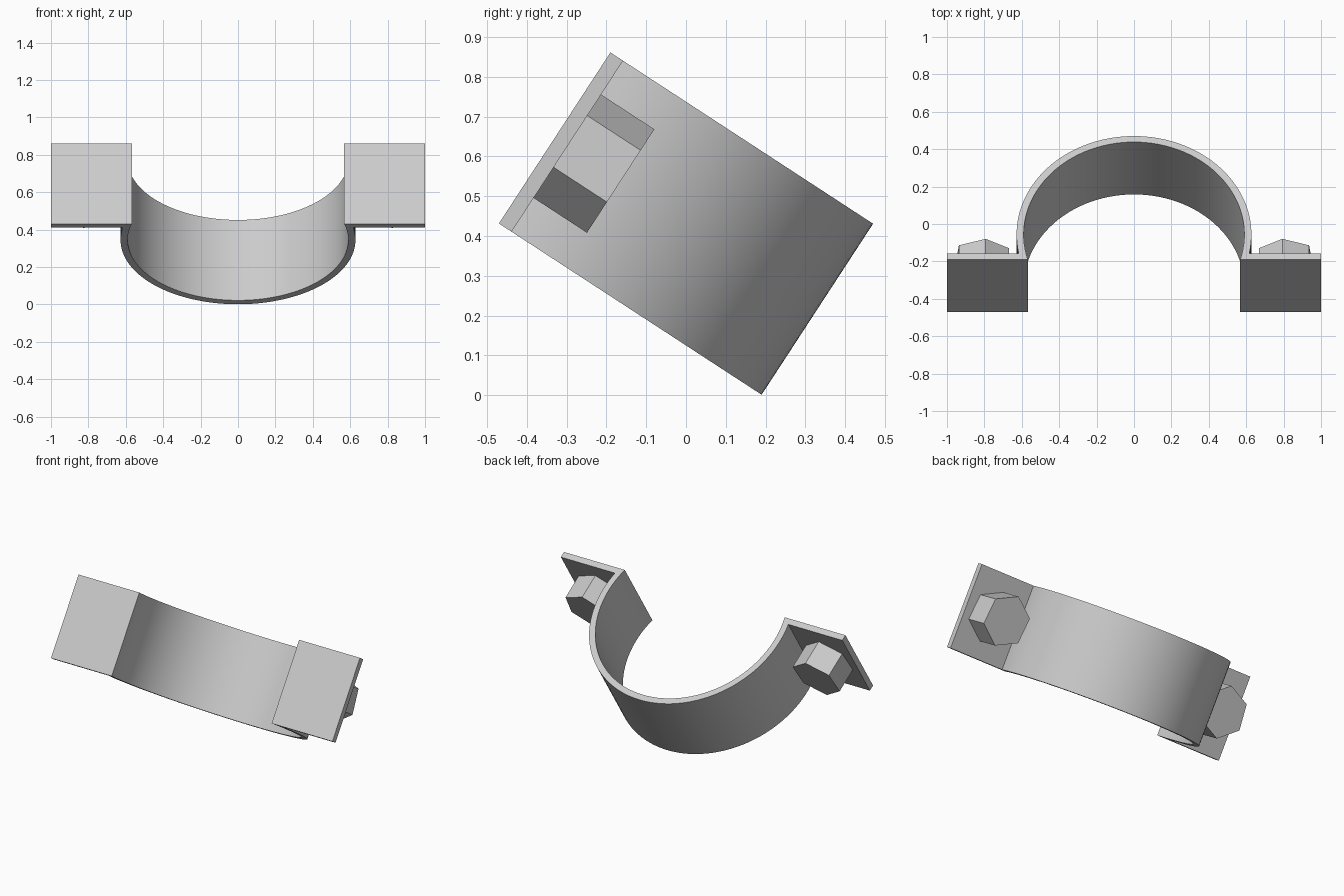
import bpy, bmesh
from math import sin, cos, asin, radians, pi, sqrt
from mathutils import Matrix, Vector

cube = bpy.data.objects.get("Cube")
if cube:
    bpy.data.objects.remove(cube, do_unlink=True)

WIDTH, DEPTH, THICK = 0.513, 0.788, 0.038
R_OUT, R_IN = 0.628, 0.59
CENTRE = DEPTH - R_OUT
SEGMENTS = 64

# Tilt the upright clamp about its own middle and set it on the ground
PLACE = (Matrix.Translation((0, 0, 0.431)) @ Matrix.Rotation(radians(-33.1), 4, 'X')
         @ Matrix.Translation((0, -DEPTH / 2, -WIDTH / 2)))

grey = bpy.data.materials.new("plain_grey")
grey.use_nodes = True
colour = (0.6, 0.6, 0.6, 1)
grey.diffuse_color = colour
grey.node_tree.nodes["Principled BSDF"].inputs["Base Color"].default_value = colour


def finish(bm, name, smooth=False):
    bmesh.ops.recalc_face_normals(bm, faces=bm.faces[:])
    bm.transform(PLACE)
    mesh = bpy.data.meshes.new(name)
    bm.to_mesh(mesh)
    bm.free()
    mesh.materials.append(grey)
    obj = bpy.data.objects.new(name, mesh)
    bpy.context.collection.objects.link(obj)
    if smooth:
        bpy.ops.object.select_all(action='DESELECT')
        obj.select_set(True)
        bpy.context.view_layer.objects.active = obj
        bpy.ops.object.shade_smooth_by_angle(angle=radians(30))
    return obj


def arc(radius, cut):
    """Arc points from the right flange round to the left, starting at depth cut."""
    start = asin((cut - CENTRE) / radius)
    angles = [start + (pi - 2 * start) * i / SEGMENTS for i in range(SEGMENTS + 1)]
    return [(radius * cos(a), CENTRE + radius * sin(a)) for a in angles]


# Strap: curved band running into a flat flange at each end
inner = [(1, 0)] + arc(R_IN, 0) + [(-1, 0)]
outer = [(1, THICK)] + arc(R_OUT, THICK) + [(-1, THICK)]
bm = bmesh.new()
rings = [[bm.verts.new((x, y, z)) for (x, y), z in
          ((i, 0), (o, 0), (o, WIDTH), (i, WIDTH))] for i, o in zip(inner, outer)]
for a, b in zip(rings, rings[1:]):
    for k in range(4):
        n = (k + 1) % 4
        bm.faces.new((a[k], a[n], b[n], b[k]))
bm.faces.new(rings[0])
bm.faces.new(rings[-1])
finish(bm, "clamp_strap", smooth=True)

# Hexagonal bolt heads, mirrored, on the back of each flange
HEAD_R, HEAD_H, TURN = 0.156, 0.16, radians(-6.1)
for side, name in ((1, "left_bolt_head"), (-1, "right_bolt_head")):
    bm = bmesh.new()
    angles = [TURN + k * pi / 3 for k in range(6)]
    base = [bm.verts.new((side * (0.81 + HEAD_R * sin(a)), THICK,
                          WIDTH / 2 + HEAD_R * cos(a))) for a in angles]
    face = bm.faces.new(base)
    top = bmesh.ops.extrude_face_region(bm, geom=[face], use_keep_orig=True)
    verts = [g for g in top["geom"] if isinstance(g, bmesh.types.BMVert)]
    bmesh.ops.translate(bm, verts=verts, vec=Vector((0, HEAD_H, 0)))
    finish(bm, name)
